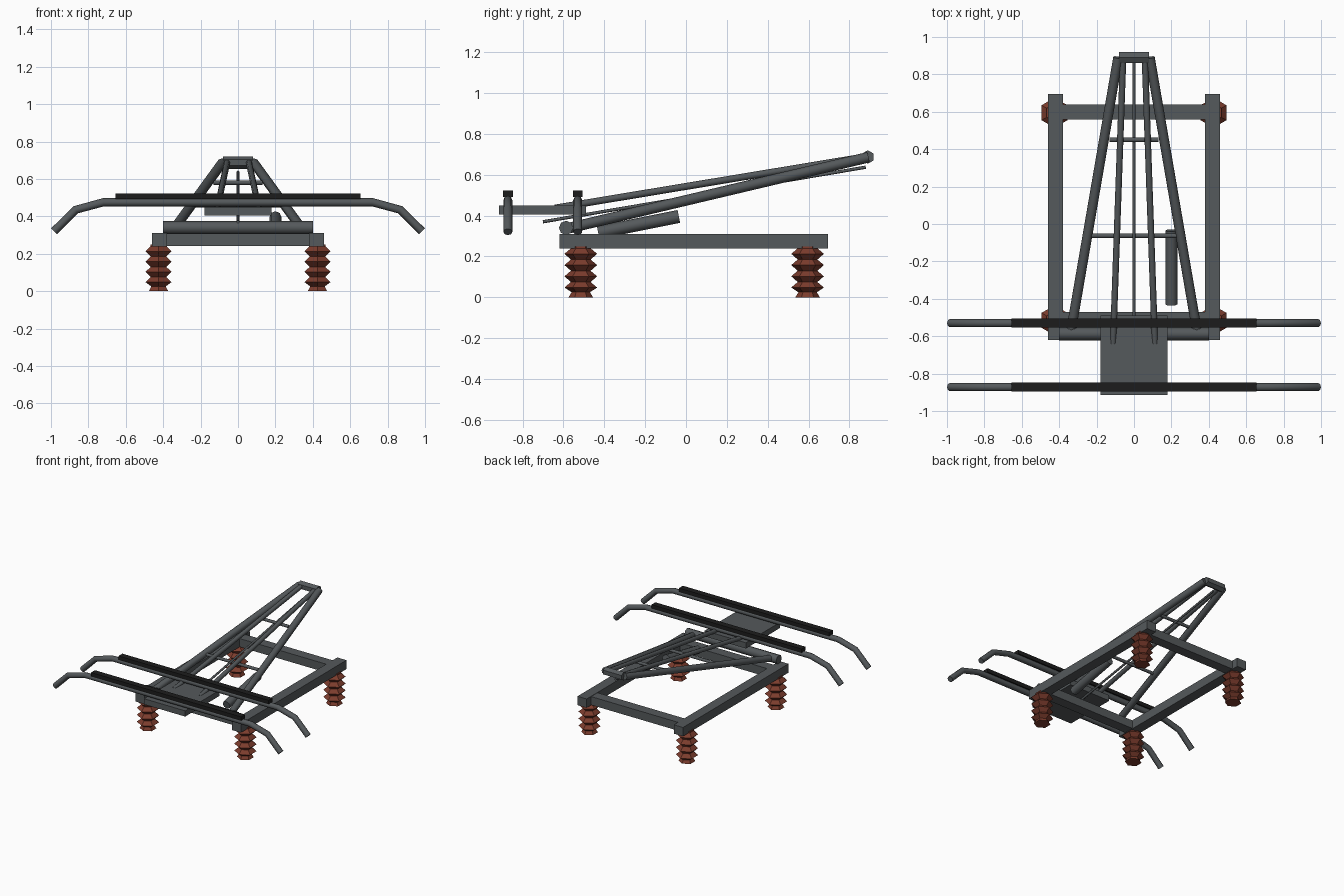
import bpy, bmesh, math
from mathutils import Vector

cube = bpy.data.objects.get("Cube")
if cube:
    bpy.data.objects.remove(cube, do_unlink=True)


def material(name, color):
    m = bpy.data.materials.new(name)
    m.use_nodes = True
    m.diffuse_color = (*color, 1)
    m.node_tree.nodes["Principled BSDF"].inputs["Base Color"].default_value = (*color, 1)
    return m


steel = material("steel grey", (0.09, 0.1, 0.106))
carbon = material("carbon black", (0.012, 0.012, 0.012))
ceramic = material("insulator brown", (0.2, 0.045, 0.026))


def finish(obj, name, mat, smooth=None):
    obj.name = name
    obj.data.materials.append(mat)
    if smooth:
        bpy.ops.object.select_all(action="DESELECT")
        obj.select_set(True)
        bpy.context.view_layer.objects.active = obj
        bpy.ops.object.shade_smooth_by_angle(angle=math.radians(smooth))
    return obj


def box(name, low, high, mat=steel):
    low, high = Vector(low), Vector(high)
    bpy.ops.mesh.primitive_cube_add(size=1, location=(low + high) / 2)
    obj = bpy.context.object
    for v in obj.data.vertices:
        v.co *= high - low
    return finish(obj, name, mat)


def rod(name, start, end, radius, sides=8, smooth=50):
    start, end = Vector(start), Vector(end)
    axis = end - start
    bpy.ops.mesh.primitive_cylinder_add(vertices=sides, radius=radius, depth=axis.length,
                                        location=(start + end) / 2)
    obj = bpy.context.object
    obj.rotation_euler = axis.to_track_quat("Z", "Y").to_euler()
    return finish(obj, name, steel, smooth)


def insulator(name, x, y):
    # Ribbed profile: four pointed sheds above a flared foot
    profile = [(0, 0), (0.06, 0), (0.045, 0.025)]
    for i in range(4):
        z = 0.048 + i * 0.055
        profile += [(0.08, z), (0.048, z + 0.027)]
    profile += [(0.048, 0.25), (0, 0.25)]
    bm = bmesh.new()
    verts = [bm.verts.new((0, r, z)) for r, z in profile]
    edges = [bm.edges.new(pair) for pair in zip(verts, verts[1:])]
    bmesh.ops.spin(bm, geom=verts + edges, cent=(0, 0, 0), axis=(0, 0, 1),
                   angle=math.tau, steps=6)
    bmesh.ops.remove_doubles(bm, verts=bm.verts, dist=0.0005)
    bmesh.ops.recalc_face_normals(bm, faces=bm.faces)
    mesh = bpy.data.meshes.new(name)
    bm.to_mesh(mesh)
    bm.free()
    obj = bpy.data.objects.new(name, mesh)
    obj.location = (x, y, 0)
    bpy.context.collection.objects.link(obj)
    finish(obj, name, ceramic)


def horn_tube(name, y):
    # Straight tube with horns bent down at both ends
    half = [(0.72, 0.475), (0.868, 0.435), (0.984, 0.32)]
    points = [(-x, z) for x, z in reversed(half)] + half
    curve = bpy.data.curves.new(name, "CURVE")
    curve.dimensions = "3D"
    curve.bevel_depth = 0.022
    curve.bevel_resolution = 2
    curve.use_fill_caps = True
    spline = curve.splines.new("POLY")
    spline.points.add(len(points) - 1)
    for p, (x, z) in zip(spline.points, points):
        p.co = (x, y, z, 1)
    obj = bpy.data.objects.new(name, curve)
    bpy.context.collection.objects.link(obj)
    bpy.ops.object.select_all(action="DESELECT")
    obj.select_set(True)
    bpy.context.view_layer.objects.active = obj
    bpy.ops.object.convert(target="MESH")
    finish(bpy.context.object, name, steel, 50)


# Base frame
for y, end in ((-0.51, "front"), (0.6, "rear")):
    box(f"{end}_cross_beam", (-0.38, y - 0.04, 0.242), (0.38, y + 0.04, 0.308))
for s, side in ((1, "left"), (-1, "right")):
    box(f"{side}_frame_rail", (s * 0.42 - 0.04, -0.62, 0.24), (s * 0.42 + 0.04, 0.695, 0.31))
    insulator(f"{side}_front_insulator", s * 0.425, -0.515)
    insulator(f"{side}_rear_insulator", s * 0.425, 0.595)
    # Lower and upper arms
    rod(f"{side}_lower_arm", (s * 0.34, -0.59, 0.335), (s * 0.085, 0.89, 0.685), 0.026)
    rod(f"{side}_upper_arm", (s * 0.112, -0.64, 0.437), (s * 0.058, 0.89, 0.69), 0.017)

# Pivots, braces and control rod
rod("base_pivot_tube", (-0.4, -0.587, 0.34), (0.4, -0.587, 0.34), 0.035)
rod("knee_pivot", (-0.08, 0.89, 0.687), (0.08, 0.89, 0.687), 0.033, 6, 20)
rod("upper_brace", (-0.13, 0.45, 0.58), (0.13, 0.45, 0.58), 0.012)
rod("lower_brace", (-0.23, -0.063, 0.46), (0.23, -0.063, 0.46), 0.012)
rod("control_rod", (0, -0.7, 0.37), (0, 0.88, 0.637), 0.008)
rod("lift_cylinder", (0.2, -0.43, 0.317), (0.2, -0.035, 0.396), 0.032)

# Collector head
box("head_plate", (-0.18, -0.915, 0.405), (0.18, -0.49, 0.45))
for y, end in ((-0.872, "front"), (-0.53, "rear")):
    horn_tube(f"{end}_horn_tube", y)
    box(f"{end}_contact_strip", (-0.655, y - 0.024, 0.492), (0.655, y + 0.024, 0.522), carbon)
